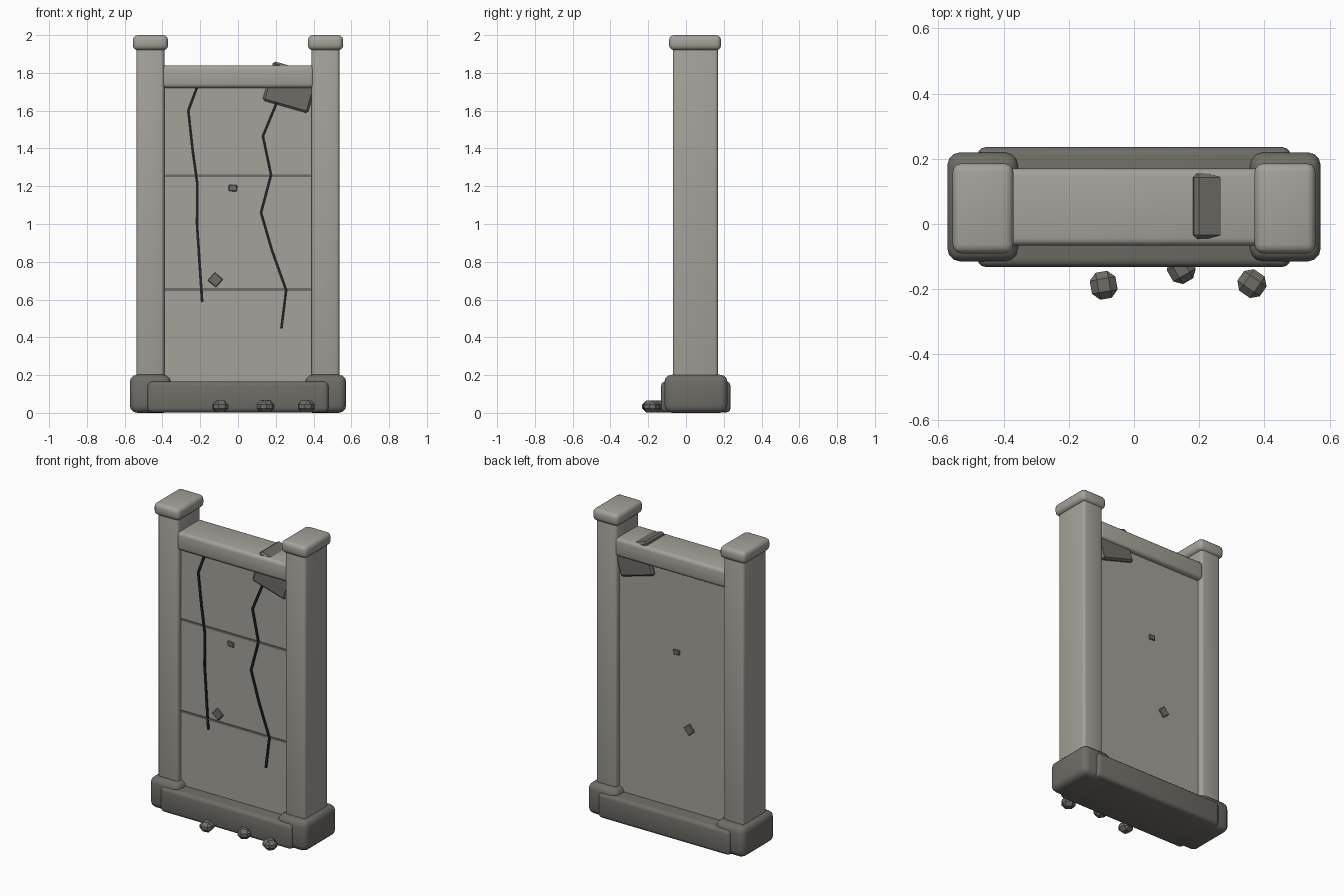
import bpy
import math
from mathutils import Vector

cube = bpy.data.objects.get("Cube")
if cube:
    bpy.data.objects.remove(cube, do_unlink=True)


def material(name, rgb):
    m = bpy.data.materials.new(name)
    m.use_nodes = True
    m.diffuse_color = (*rgb, 1)
    m.node_tree.nodes["Principled BSDF"].inputs["Base Color"].default_value = (*rgb, 1)
    return m


STONE = material("pale stone", (0.38, 0.36, 0.32))
DARK = material("dark stone", (0.16, 0.152, 0.132))
CRACK = material("crack black", (0.015, 0.016, 0.018))


def block(name, x, y, z, mat, bevel=0.0, segments=3, turn=(0, 0, 0), smooth=True):
    """Box from (min, max) ranges, optionally bevelled and turned about its centre."""
    ranges = (x, y, z)
    bpy.ops.mesh.primitive_cube_add(size=1, location=[(a + b) / 2 for a, b in ranges])
    ob = bpy.context.object
    ob.name = name
    ob.scale = [b - a for a, b in ranges]
    bpy.ops.object.transform_apply(location=False, rotation=False, scale=True)
    ob.rotation_euler = [math.radians(t) for t in turn]
    ob.data.materials.append(mat)
    if bevel:
        mod = ob.modifiers.new("Bevel", 'BEVEL')
        mod.width = bevel
        mod.segments = segments
        bpy.ops.object.modifier_apply(modifier=mod.name)
    if smooth:
        bpy.ops.object.shade_smooth_by_angle(angle=math.radians(40))
    return ob


# Footing: long plinth and a heavier block under each post
block("plinth", (-0.48, 0.48), (-0.132, 0.236), (0.005, 0.17), DARK, 0.025)
for side, s in (("left", 1), ("right", -1)):
    def span(a, b):
        return tuple(sorted((s * a, s * b)))
    block(side + "_footing", span(0.355, 0.573), (-0.115, 0.22), (0.003, 0.205), DARK, 0.04)
    block(side + "_post", span(0.39, 0.537), (-0.07, 0.17), (0.12, 1.95), STONE, 0.018)
    block(side + "_cap", span(0.37, 0.557), (-0.09, 0.186), (1.92, 2.0), STONE, 0.027)

# Lintel and the slab filling the frame
block("lintel", (-0.405, 0.405), (-0.066, 0.17), (1.72, 1.84), STONE, 0.022)
block("wall_panel", (-0.4, 0.4), (-0.035, 0.135), (0.1, 1.78), STONE)

# Horizontal joints on the front of the slab
for i, z in enumerate((0.653, 1.256)):
    block(f"panel_joint_{i + 1}", (-0.392, 0.392), (-0.039, -0.03),
          (z - 0.007, z + 0.007), DARK)

# Chunks of broken stone that pass through the slab
block("large_chunk", (0.153, 0.405), (-0.046, 0.155), (1.615, 1.832), DARK,
      0.012, 1, (0, 16, 0), False)
block("middle_chunk", (-0.149, -0.091), (-0.042, 0.142), (0.675, 0.733), DARK,
      0.004, 1, (0, 40, 0), False)
block("upper_chunk", (-0.05, -0.004), (-0.042, 0.142), (1.173, 1.207), DARK,
      0.004, 1, (0, 4, 0), False)


# Cracks: thin ribbons that follow a zigzag down the front
def crack(name, points):
    for i, (p, q) in enumerate(zip(points, points[1:])):
        p, q = Vector(p), Vector(q)
        mid, d = (p + q) / 2, q - p
        h = d.length / 2 + 0.004
        block(f"{name}_{i + 1}", (mid.x - 0.007, mid.x + 0.007), (-0.042, -0.033),
              (mid.y - h, mid.y + h), CRACK,
              turn=(0, math.degrees(math.atan2(d.x, d.y)), 0))


crack("right_crack", [(-0.215, 1.73), (-0.263, 1.6), (-0.24, 1.39), (-0.215, 1.21),
                      (-0.217, 1.0), (-0.19, 0.59)])
crack("left_crack", [(0.22, 1.69), (0.2, 1.63), (0.132, 1.465), (0.175, 1.26),
                     (0.122, 1.06), (0.18, 0.86), (0.255, 0.65), (0.23, 0.45)])

# Rubble lying in front of the plinth
for i, (x, y, turn) in enumerate(((-0.093, -0.188, 10), (0.145, -0.139, 30), (0.362, -0.183, 55))):
    block(f"rubble_{i + 1}", (x - 0.04, x + 0.04), (y - 0.042, y + 0.042), (0.005, 0.069),
          DARK, 0.022, 1, (0, 0, turn), False)

# Rest the lowest stones on the ground
for ob in bpy.context.scene.objects:
    if ob.name.endswith("footing") or ob.name == "plinth" or ob.name.startswith("rubble"):
        ob.location.z -= 0.003
